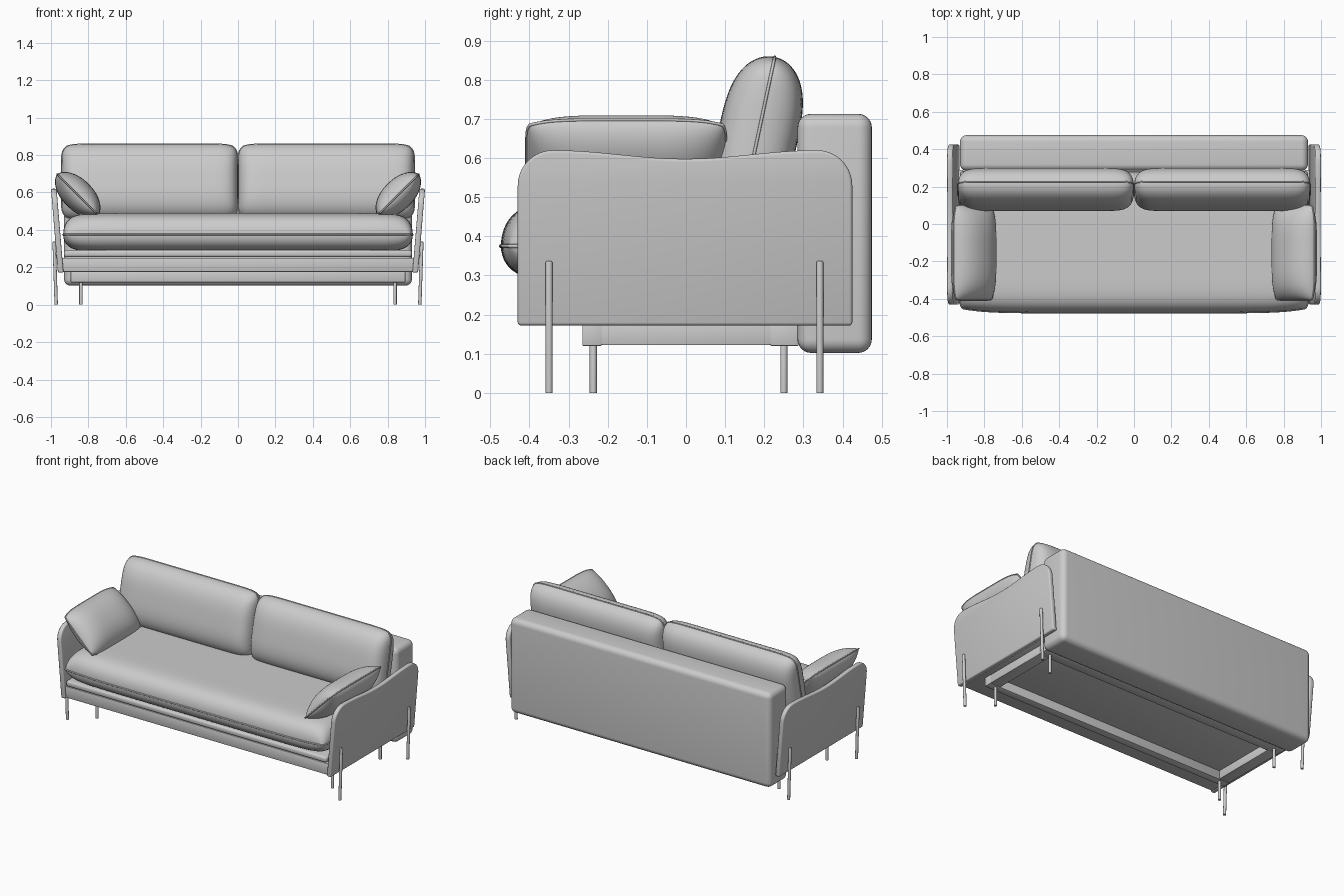
import bpy, bmesh, math
from mathutils import Vector, Matrix

if "Cube" in bpy.data.objects:
    bpy.data.objects.remove(bpy.data.objects["Cube"])


def finish(bm, name, angle=40):
    bmesh.ops.recalc_face_normals(bm, faces=bm.faces[:])
    me = bpy.data.meshes.new(name)
    bm.to_mesh(me)
    bm.free()
    ob = bpy.data.objects.new(name, me)
    bpy.context.collection.objects.link(ob)
    bpy.ops.object.select_all(action='DESELECT')
    ob.select_set(True)
    bpy.context.view_layer.objects.active = ob
    bpy.ops.object.shade_smooth_by_angle(angle=math.radians(angle))
    return ob


def box(name, lo, hi, bevel=0.005, segs=2):
    bm = bmesh.new()
    lo, hi = Vector(lo), Vector(hi)
    m = Matrix.Translation((lo + hi) / 2) @ Matrix.Diagonal((*(hi - lo), 1))
    bmesh.ops.create_cube(bm, size=1, matrix=m)
    bmesh.ops.bevel(bm, geom=bm.edges[:], offset=bevel, segments=segs,
                    profile=0.5, affect='EDGES')
    return finish(bm, name)


def rod(name, a, b, r=0.009):
    a, b = Vector(a), Vector(b)
    bm = bmesh.new()
    q = (b - a).to_track_quat('Z', 'Y').to_matrix().to_4x4()
    bmesh.ops.create_cone(bm, cap_ends=True, segments=20, radius1=r, radius2=r,
                          depth=(b - a).length, matrix=Matrix.Translation((a + b) / 2) @ q)
    top = [e for e in bm.edges if all(v.co.z > (a.z + b.z) / 2 for v in e.verts)]
    bmesh.ops.bevel(bm, geom=top, offset=r * 0.5, segments=3, profile=0.5, affect='EDGES')
    return finish(bm, name)


def cushion(name, half, ku, kv, power, corner, loc, rot, pipe=0.004, n=40, drop=0):
    """Puffed sheet pair; ku/kv set edge roundness, corner=(cx, nx, cy, ny) rounds the outline.
    drop lowers the seam below the mid-height."""
    a, b, c = half
    cx, nx, cy, ny = corner

    def plan(u, v):
        return a * u * (1 - cx * abs(v) ** nx), b * v * (1 - cy * abs(u) ** ny)

    s = [math.sin(math.pi / 2 * (2 * i / n - 1)) for i in range(n + 1)]
    bm = bmesh.new()
    for side in (1, -1):
        rows = []
        for u in s:
            row = []
            for v in s:
                h = max(0, (1 - abs(u) ** ku) * (1 - abs(v) ** kv)) ** power
                row.append(bm.verts.new((*plan(u, v), (side * c + drop) * h - drop)))
            rows.append(row)
        for i in range(n):
            for j in range(n):
                bm.faces.new((rows[i][j], rows[i + 1][j], rows[i + 1][j + 1], rows[i][j + 1]))
    bmesh.ops.remove_doubles(bm, verts=bm.verts[:], dist=1e-5)
    ob = finish(bm, name, 70)
    ob.location, ob.rotation_euler = loc, rot
    # piped seam around the outline
    ring = ([plan(u, -1) for u in s[:-1]] + [plan(1, v) for v in s[:-1]]
            + [plan(-u, 1) for u in s[:-1]] + [plan(-1, -v) for v in s[:-1]])
    cu = bpy.data.curves.new(name + "_piping", 'CURVE')
    cu.dimensions = '3D'
    cu.bevel_depth, cu.bevel_resolution = pipe, 2
    sp = cu.splines.new('POLY')
    sp.points.add(len(ring) - 1)
    for p, (x, y) in zip(sp.points, ring):
        p.co = (x, y, -drop, 1)
    sp.use_cyclic_u = True
    seam = bpy.data.objects.new(name + "_piping", cu)
    seam.location, seam.rotation_euler = loc, rot
    bpy.context.collection.objects.link(seam)


def arm(name, side):
    # side profile with a gentle dip along the top
    pts = [(-0.43, 0.172), (0.425, 0.172)]
    pts += [(0.335 + 0.09 * math.cos(t), 0.53 + 0.09 * math.sin(t))
            for t in (math.pi / 2 * i / 10 for i in range(10))]
    for i in range(25):
        t = i / 24
        pts.append((0.335 - 0.675 * t, 0.598 + 0.011 * (1 + math.cos(2 * math.pi * t))))
    pts += [(-0.34 - 0.09 * math.sin(t), 0.53 + 0.09 * math.cos(t))
            for t in (math.pi / 2 * i / 10 for i in range(1, 11))]
    bm = bmesh.new()
    face = bm.faces.new([bm.verts.new((-0.015, y, z)) for y, z in pts])
    ext = bmesh.ops.extrude_face_region(bm, geom=[face])
    for v in ext['geom']:
        if isinstance(v, bmesh.types.BMVert):
            v.co.x += 0.03
    bmesh.ops.recalc_face_normals(bm, faces=bm.faces[:])
    sharp = [e for e in bm.edges if e.calc_face_angle(0) > 1]
    bmesh.ops.bevel(bm, geom=sharp, offset=0.008, segments=3, profile=0.5, affect='EDGES')
    # panel leans outward towards the top
    for v in bm.verts:
        v.co.x = side * (v.co.x + 0.948 + 0.037 * (v.co.z - 0.175) / 0.445)
    finish(bm, name)


# backrest and base
box("backrest", (-0.93, 0.285, 0.102), (0.93, 0.475, 0.713), 0.035, 6)
box("base_frame", (-0.94, -0.42, 0.176), (0.94, 0.29, 0.25), 0.005)
box("folded_mattress", (-0.93, -0.43, 0.254), (0.93, 0.28, 0.292), 0.014, 4)

# recessed frame under the base
box("front_support_rail", (-0.895, -0.265, 0.12), (0.895, -0.215, 0.18), 0.003)
box("back_support_rail", (-0.895, 0.215, 0.12), (0.895, 0.288, 0.18), 0.003)

# seat cushion
cushion("seat_cushion", (0.935, 0.376, 0.102), 22, 8, 0.5, (0.02, 14, 0.06, 8),
        (0, -0.097, 0.387), (0, 0, 0), 0.005, 48, drop=0.012)

for side, tag in ((-1, "left"), (1, "right")):
    # soft cushions
    cushion(tag + "_back_cushion", (0.471, 0.206, 0.102), 14, 3, 0.5, (0.06, 9, 0.06, 14),
            (side * 0.472, 0.184, 0.657), (math.radians(78), 0, 0))
    cushion(tag + "_arm_pillow", (0.155, 0.254, 0.082), 2.2, 4, 0.6, (0.12, 5, 0.03, 10),
            (side * 0.857, -0.153, 0.588), (0, math.radians(-45 * side), 0))
    # arm panel and its outer legs
    arm(tag + "_arm", side)
    for y, end in ((-0.35, "front"), (0.342, "back")):
        rod(f"{tag}_{end}_outer_leg", (side * 0.972, y, 0), (side * 0.983, y, 0.337))
    # inner support rail and legs
    x0, x1 = sorted((side * 0.82, side * 0.893))
    box(tag + "_support_rail", (x0, -0.26, 0.122), (x1, 0.28, 0.18), 0.003)
    x = side * 0.84
    for y, end in ((-0.237, "front"), (0.25, "back")):
        rod(f"{tag}_{end}_inner_leg", (x, y, 0), (x, y, 0.125))
